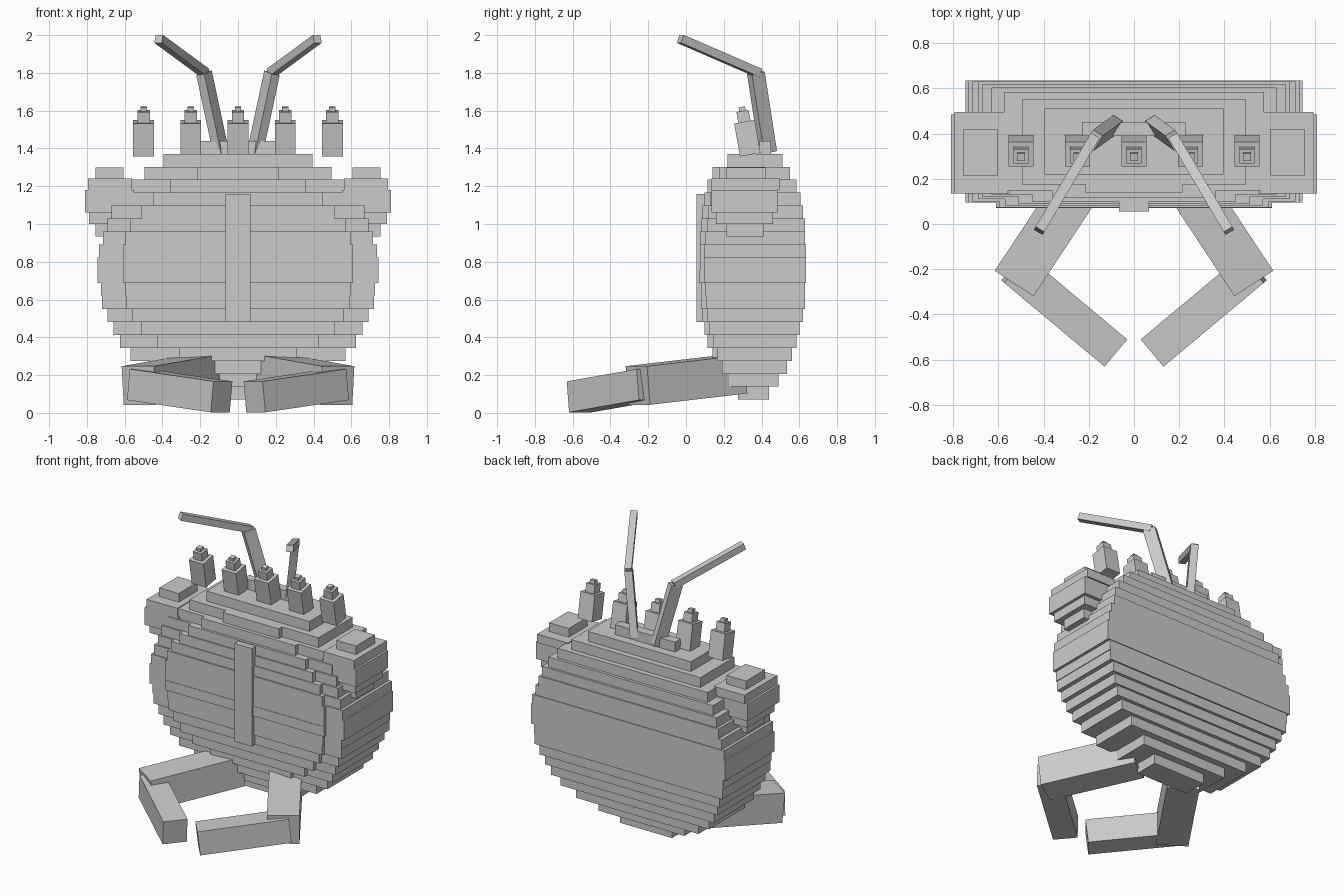
import bpy, bmesh, math
from mathutils import Vector, Matrix

if "Cube" in bpy.data.objects:
    bpy.data.objects.remove(bpy.data.objects["Cube"])

grey = bpy.data.materials.new("plain grey")
grey.diffuse_color = (0.6, 0.6, 0.6, 1)
grey.use_nodes = True
grey.node_tree.nodes["Principled BSDF"].inputs["Base Color"].default_value = grey.diffuse_color


def make(name, fill):
    """Create a flat-shaded object whose mesh is filled by a function."""
    mesh = bpy.data.meshes.new(name)
    bm = bmesh.new()
    fill(bm)
    bm.to_mesh(mesh)
    bm.free()
    mesh.materials.append(grey)
    obj = bpy.data.objects.new(name, mesh)
    bpy.context.collection.objects.link(obj)
    return obj


def box(bm, x0, x1, y0, y1, z0, z1, matrix=Matrix()):
    size = Matrix.Diagonal((x1 - x0, y1 - y0, z1 - z0, 1))
    place = Matrix.Translation(((x0 + x1) / 2, (y0 + y1) / 2, (z0 + z1) / 2))
    bmesh.ops.create_cube(bm, size=1, matrix=matrix @ place @ size)


def bar(name, a, b, width, height, side):
    """Square bar from a to b; side is the direction of its width."""
    a, b = Vector(a), Vector(b)
    d = (b - a).normalized()
    s = Vector(side)
    s = (s - d * s.dot(d)).normalized()
    rot = Matrix((s, d.cross(s), d)).transposed().to_4x4()
    m = Matrix.Translation((a + b) / 2) @ rot @ Matrix.Diagonal((width, height, (b - a).length, 1))
    return make(name, lambda bm: bmesh.ops.create_cube(bm, size=1, matrix=m))


STEP = 0.0685
Z0 = 0.07

# Shell: stacked slabs from bottom to top (half width, front y, back y)
shell_rows = [
    (0.20, 0.275, 0.44), (0.33, 0.215, 0.49), (0.47, 0.19, 0.535), (0.57, 0.165, 0.56),
    (0.625, 0.145, 0.585), (0.66, 0.125, 0.60), (0.69, 0.115, 0.62), (0.72, 0.105, 0.63),
    (0.725, 0.10, 0.63), (0.745, 0.095, 0.635), (0.745, 0.095, 0.635), (0.735, 0.095, 0.635),
    (0.715, 0.10, 0.63), (0.69, 0.11, 0.63), (0.67, 0.12, 0.62), (0.63, 0.13, 0.605),
    (0.575, 0.145, 0.585), (0.495, 0.175, 0.55), (0.395, 0.22, 0.51), (0.23, 0.39, 0.45),
]


def shell(bm):
    for i, (w, front, back) in enumerate(shell_rows):
        box(bm, -w, w, front, back, Z0 + i * STEP, Z0 + (i + 1) * STEP)


make("shell", shell)

# Belly: raised oval of slabs on the front (half width, front y)
belly_rows = [
    (0.15, 0.17), (0.31, 0.14), (0.43, 0.115), (0.51, 0.097), (0.56, 0.088), (0.59, 0.08),
    (0.595, 0.08), (0.61, 0.07), (0.61, 0.073), (0.61, 0.073), (0.595, 0.073), (0.57, 0.082),
    (0.51, 0.088), (0.45, 0.098), (0.36, 0.115), (0.215, 0.14),
]


def belly(bm):
    for i, (w, front) in enumerate(belly_rows, 2):
        box(bm, -w, w, front, 0.23, Z0 + i * STEP, Z0 + (i + 1) * STEP)


make("belly", belly)

# Upright strip down the middle of the belly
make("belly_strip", lambda bm: box(bm, -0.067, 0.067, 0.055, 0.12, 0.48, 1.16))

# Shoulder lumps: (inner x, outer x, front y, back y, bottom z, top z)
shoulder_rows = [
    (0.605, 0.755, 0.215, 0.41, 0.935, 1.0), (0.56, 0.79, 0.16, 0.46, 1.0, 1.06),
    (0.55, 0.81, 0.135, 0.485, 1.0 + 0.06, 1.18), (0.56, 0.795, 0.135, 0.495, 1.18, 1.24),
    (0.605, 0.755, 0.215, 0.42, 1.24, 1.30),
]


def shoulder(side):
    def fill(bm):
        for a, b, y0, y1, z0, z1 in shoulder_rows:
            x0, x1 = sorted((side * a, side * b))
            box(bm, x0, x1, y0, y1, z0, z1)
    return fill


# Crown spikes: three shrinking boxes leaning forward
def spike(x):
    m = Matrix.Translation((x, 0.34, 1.367)) @ Matrix.Rotation(math.radians(10), 4, 'X')

    def fill(bm):
        for half, z0, z1 in ((0.055, 0, 0.177), (0.033, 0.177, 0.235), (0.017, 0.235, 0.257)):
            box(bm, -half, half, -half, half, z0, z1, m)
    return fill


for i in range(5):
    make(f"crown_spike_{i + 1}", spike(-0.5 + 0.25 * i))

for side, tag in ((-1, "left"), (1, "right")):
    make("shoulder_" + tag, shoulder(side))
    # Antenna: upright stalk, then a bar bent forward and outward
    across = (side * 0.86, 0.51, 0)
    bar("antenna_stalk_" + tag, (side * 0.09, 0.435, 1.38), (side * 0.18, 0.37, 1.80), 0.05, 0.08, across)
    bar("antenna_tip_" + tag, (side * 0.175, 0.385, 1.80), (side * 0.42, -0.03, 1.98), 0.045, 0.045, across)
    # Leg: thick upper part going out, lower part folded back in
    bar("upper_leg_" + tag, (side * 0.185, 0.26, 0.205), (side * 0.525, -0.255, 0.145), 0.205, 0.205,
        (side * 0.83, 0.55, 0))
    bar("lower_leg_" + tag, (side * 0.53, -0.195, 0.15), (side * 0.087, -0.565, 0.085), 0.157, 0.165,
        (side * 0.64, -0.77, 0))
